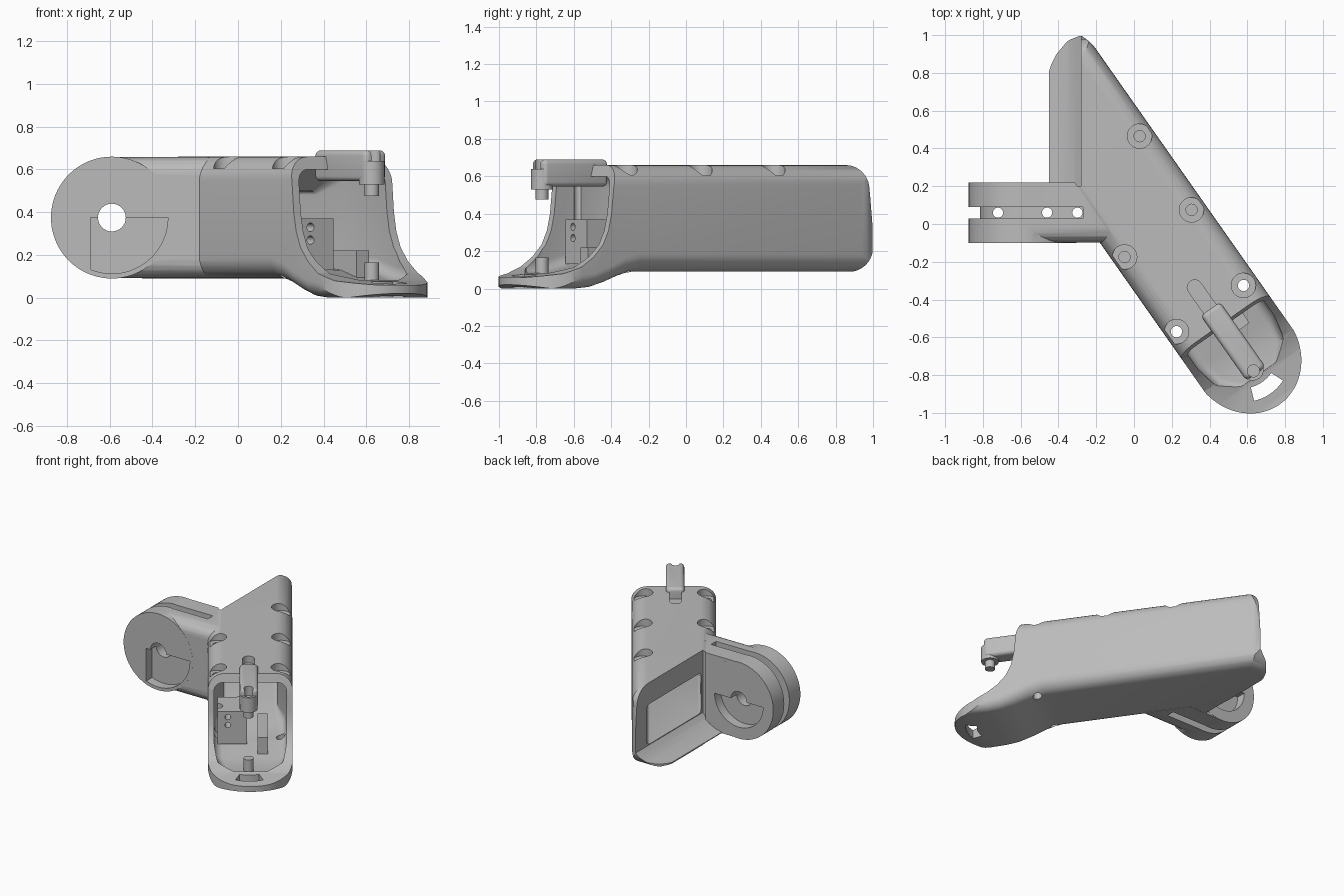
import bpy, bmesh, math
from mathutils import Matrix, Vector

if "Cube" in bpy.data.objects:
    bpy.data.objects.remove(bpy.data.objects["Cube"])

grey = bpy.data.materials.new("plain_grey")
grey.use_nodes = True
grey.diffuse_color = (0.5, 0.5, 0.5, 1)
grey.node_tree.nodes["Principled BSDF"].inputs["Base Color"].default_value = (0.5, 0.5, 0.5, 1)

# Handle frame: local x runs along the handle to the open end, local y across it
HANDLE = Matrix.Rotation(math.atan2(-0.818, 0.575), 4, 'Z')
SIDEWAYS = Matrix.Rotation(math.pi / 2, 4, 'Z')
WORLD = Matrix.Identity(4)


def finish(name, bm, frame=WORLD):
    bmesh.ops.transform(bm, matrix=frame, verts=bm.verts)
    bmesh.ops.recalc_face_normals(bm, faces=bm.faces)
    me = bpy.data.meshes.new(name)
    bm.to_mesh(me)
    bm.free()
    ob = bpy.data.objects.new(name, me)
    bpy.context.collection.objects.link(ob)
    me.materials.append(grey)
    return ob


def loft(name, rings, frame=WORLD):
    bm = bmesh.new()
    loops = [[bm.verts.new(p) for p in r] for r in rings]
    n = len(loops[0])
    for a, b in zip(loops, loops[1:]):
        for i in range(n):
            bm.faces.new((a[i], a[(i + 1) % n], b[(i + 1) % n], b[i]))
    bm.faces.new(loops[0])
    bm.faces.new(loops[-1])
    return finish(name, bm, frame)


def prism(name, pts, axis, lo, hi, frame=WORLD):
    """Extrude a 2D outline along the y or z axis."""
    place = {'y': lambda p, h: (p[0], h, p[1]), 'z': lambda p, h: (p[0], p[1], h)}[axis]
    return loft(name, [[place(p, h) for p in pts] for h in (lo, hi)], frame)


def arc(cx, cy, r, a0, a1, n):
    return [(cx + r * math.cos(math.radians(a0 + (a1 - a0) * i / n)),
             cy + r * math.sin(math.radians(a0 + (a1 - a0) * i / n))) for i in range(n + 1)]


def circle(cx, cy, r, n=32):
    return arc(cx, cy, r, 0, 360, n)[:-1]


def capsule(x0, x1, cy, r):
    return arc(x1 - r, cy, r, -90, 90, 10) + arc(x0 + r, cy, r, 90, 270, 10)


def section(t, n0, n1, z0, z1, rb, rt):
    """Rounded rectangle across the handle at position t."""
    pts = (arc(n1 - rb, z0 + rb, rb, -90, 0, 8) + arc(n1 - rt, z1 - rt, rt, 0, 90, 8)
           + arc(n0 + rt, z1 - rt, rt, 90, 180, 8) + arc(n0 + rb, z0 + rb, rb, 180, 270, 8))
    return [(t, y, z) for y, z in pts]


def box(name, x0, x1, y0, y1, z0, z1, frame=WORLD, bevel=0.0, pick=lambda e: True):
    """Box with the picked edges rounded."""
    bm = bmesh.new()
    bmesh.ops.create_cube(bm, size=1)
    for v in bm.verts:
        v.co = Vector(((x0, x1)[v.co.x > 0], (y0, y1)[v.co.y > 0], (z0, z1)[v.co.z > 0]))
    if bevel:
        bmesh.ops.bevel(bm, geom=[e for e in bm.edges if pick(e)], offset=bevel, segments=5,
                        profile=0.5, affect='EDGES')
    return finish(name, bm, frame)


def boolean(ob, other, op='DIFFERENCE'):
    other.hide_render = True
    m = ob.modifiers.new(op, 'BOOLEAN')
    m.operation, m.object, m.solver = op, other, 'EXACT'
    bpy.context.view_layer.objects.active = ob
    bpy.ops.object.modifier_apply(modifier=m.name)
    bpy.data.objects.remove(other)


N0, N1 = -0.205, 0.368          # side faces of the handle
MID = (N0 + N1) / 2

# Handle body: rounded square tube whose underside drops to a lip
body = loft("handle_body", [section(t, N0, N1, zb, 0.66, rb, 0.11) for t, zb, rb in (
    (-1.5, 0.09, 0.1), (0.55, 0.09, 0.1), (0.65, 0.07, 0.095), (0.75, 0.035, 0.085),
    (0.85, 0.008, 0.075), (0.94, 0, 0.07), (1.1, 0, 0.06), (1.28, 0.03, 0.05))], HANDLE)

# Hollow interior
boolean(body, loft("cavity", [section(t, a, b, z0, z1, r, r) for t, a, b, z0, z1, r in (
    (-1.6, -0.1, 0.265, 0.2, 0.5, 0.02), (0.25, -0.1, 0.265, 0.2, 0.5, 0.02),
    (0.4, -0.155, 0.318, 0.15, 0.6, 0.06), (0.65, -0.165, 0.328, 0.13, 0.6, 0.06),
    (0.82, -0.165, 0.328, 0.085, 0.6, 0.06), (0.95, -0.14, 0.303, 0.072, 0.6, 0.06),
    (1.03, -0.06, 0.223, 0.074, 0.6, 0.06))], HANDLE))

# Back end: cut wall above a curved ledge, then a rounded tip
ledge = [(-0.45, 0.1), (-0.4, 0.112), (-0.35, 0.135), (-0.31, 0.163), (-0.28, 0.195)]
boolean(body, prism("back_cut", [(-3, -1), (-0.45, -1)] + ledge + [(-0.28, 2), (-3, 2)], 'y', 0.2, 4))
boolean(body, prism("tip_cut", [(-0.46, 0.78), (-0.44, 0.84), (-0.41, 0.9), (-0.36, 0.96), (-0.325, 0.992),
                                (-0.3, 1.0), (-0.275, 0.995), (-0.24, 0.97), (-0.195, 0.922),
                                (0.1, 1.6), (-1, 1.6), (-1, 0.78)], 'z', -1, 2))
boolean(body, prism("tip_top_round", arc(0.85, 0.53, 0.131, 90, 0, 10) + [(0.985, 0.49), (1.0, 0.3), (1.2, 0.3),
                                                                         (1.2, 0.9), (0.85, 0.9)],
                    'y', -0.2, 0.8, SIDEWAYS))
boolean(body, prism("tip_base_round", arc(0.87, 0.219, 0.13, -90, 0, 10) + [(1.2, 0.219), (1.2, -0.2), (0.87, -0.2)],
                    'y', -0.2, 0.8, SIDEWAYS))

# Open end: swept side walls and rounded lip
boolean(body, prism("mouth_cut", [(0.69, 1), (0.7, 0.66), (0.73, 0.55), (0.745, 0.4), (0.765, 0.31), (0.8, 0.235),
                                  (0.86, 0.17), (0.94, 0.115), (1.04, 0.08), (1.19, 0.06), (1.5, 0.06), (1.5, 1)],
                    'y', -1, 1, HANDLE))
lip = [(0.9 + 0.325 * math.sin(math.pi * i / 32), MID + 0.29 * math.cos(math.pi * i / 32)) for i in range(33)]
boolean(body, prism("lip_cut", lip + [(0.9, -1), (2, -1), (2, 1), (0.9, 1)], 'z', -1, 0.3, HANDLE))

# Side lug: disc joined to a neck with softened front edges, kept clear of the hollow
lug = prism("lug", circle(-0.59, 0.375, 0.285, 80), 'y', -0.1, 0.22)
boolean(lug, box("neck", -0.59, -0.06, -0.099, 0.219, 0.092, 0.658, bevel=0.08,
                 pick=lambda e: all(v.co.y < 0 for v in e.verts)
                 and abs(e.verts[0].co.z - e.verts[1].co.z) < 0.01), 'UNION')
boolean(lug, box("lug_trim", -0.6, 1, -0.13, 1, -1, 2, HANDLE))
boolean(body, lug, 'UNION')
boolean(body, prism("ledge_corner", [(-0.449, 0.093)] + [(x + 0.001, z - 0.001) for x, z in ledge]
                    + [(-0.25, 0.194), (-0.25, 0.093)], 'y', 0.16, 0.42), 'UNION')

# Groove round the lug
groove = prism("groove", [(-1, -0.1), (-0.27, -0.1), (-0.27, 0.9), (-1, 0.9)], 'y', 0.03, 0.09)
boolean(groove, prism("core", arc(-0.59, 0.375, 0.225, 90, 270, 32) + [(-0.1, 0.15), (-0.1, 0.6)], 'y', -0.2, 0.3))
boolean(body, groove)
for x in (-0.72, -0.46, -0.3):
    boolean(body, prism("lug_hole", circle(x, 0.06, 0.027, 20), 'z', -1, 2))

# Axle hole and the pockets on both lug faces
boolean(body, prism("axle_hole", circle(-0.59, 0.375, 0.065), 'y', -0.5, 0.5))
boolean(body, prism("front_pocket", [(-0.69, 0.375)] + arc(-0.59, 0.375, 0.262, -112, 0, 24), 'y', -0.3, -0.03))
boolean(body, prism("back_pocket", arc(-0.59, 0.375, 0.2, -180, 0, 24), 'y', 0.15, 0.5))

# Screw recesses along the top edges; the front pair go right through
for x, y, depth in ((0.03, 0.465, 0.54), (0.305, 0.075, 0.54), (0.58, -0.325, -1),
                    (-0.05, -0.175, 0.54), (0.225, -0.57, -1)):
    boolean(body, prism("recess", circle(x, y, 0.065), 'z', 0.605, 1))
    boolean(body, prism("screw_hole", circle(x, y, 0.03, 20), 'z', depth, 1))

# Slot behind the top arm, and strap slot in the lip
boolean(body, prism("top_slot", capsule(0.42, 0.72, 0.07, 0.04), 'z', 0.61, 1, HANDLE))
slot = arc(0.9, 0.075, 0.25, -22, 22, 12) + arc(0.9, 0.075, 0.175, 22, -22, 12)
boolean(body, prism("strap_slot", slot, 'z', -1, 0.3, HANDLE))

# Top arm with its rounded nose and hanging pin
arm = box("top_arm", 0.6, 1.02, 0.01, 0.135, 0.545, 0.69, HANDLE, 0.025)
boolean(arm, prism("nose", circle(0.99, 0.07, 0.06, 24), 'z', 0.53, 0.64, HANDLE), 'UNION')
boolean(arm, prism("nose_hole", circle(1.0, 0.07, 0.032, 20), 'z', 0.62, 1, HANDLE))
pin = prism("upper_pin", circle(0.99, 0.07, 0.034, 20), 'z', 0.475, 0.56, HANDLE)
stud = prism("lower_pin", circle(0.99, 0.07, 0.034, 20), 'z', 0.05, 0.165, HANDLE)

# Inner block with a pair of holes, and a raised rail on the floor
block = box("inner_block", 0.45, 0.69, -0.14, 0.06, 0.13, 0.37, HANDLE)
for z in (0.27, 0.33):
    bm = bmesh.new()
    bmesh.ops.create_cone(bm, cap_ends=True, segments=16, radius1=0.02, radius2=0.02, depth=0.2,
                          matrix=Matrix.Translation((0.69, -0.07, z)) @ Matrix.Rotation(math.pi / 2, 4, 'Y'))
    boolean(block, finish("block_hole", bm, HANDLE))
boolean(block, prism("block_screw_gap", circle(0.225, -0.57, 0.04, 20), 'z', -1, 2))
rail = box("floor_rail", 0.4, 0.78, 0.13, 0.2, 0.095, 0.22, HANDLE)

# Smooth the round surfaces and keep the edges sharp
for ob in (body, arm, pin, stud, block, rail):
    bpy.ops.object.select_all(action='DESELECT')
    ob.select_set(True)
    bpy.context.view_layer.objects.active = ob
    bpy.ops.object.shade_smooth_by_angle(angle=math.radians(30))
